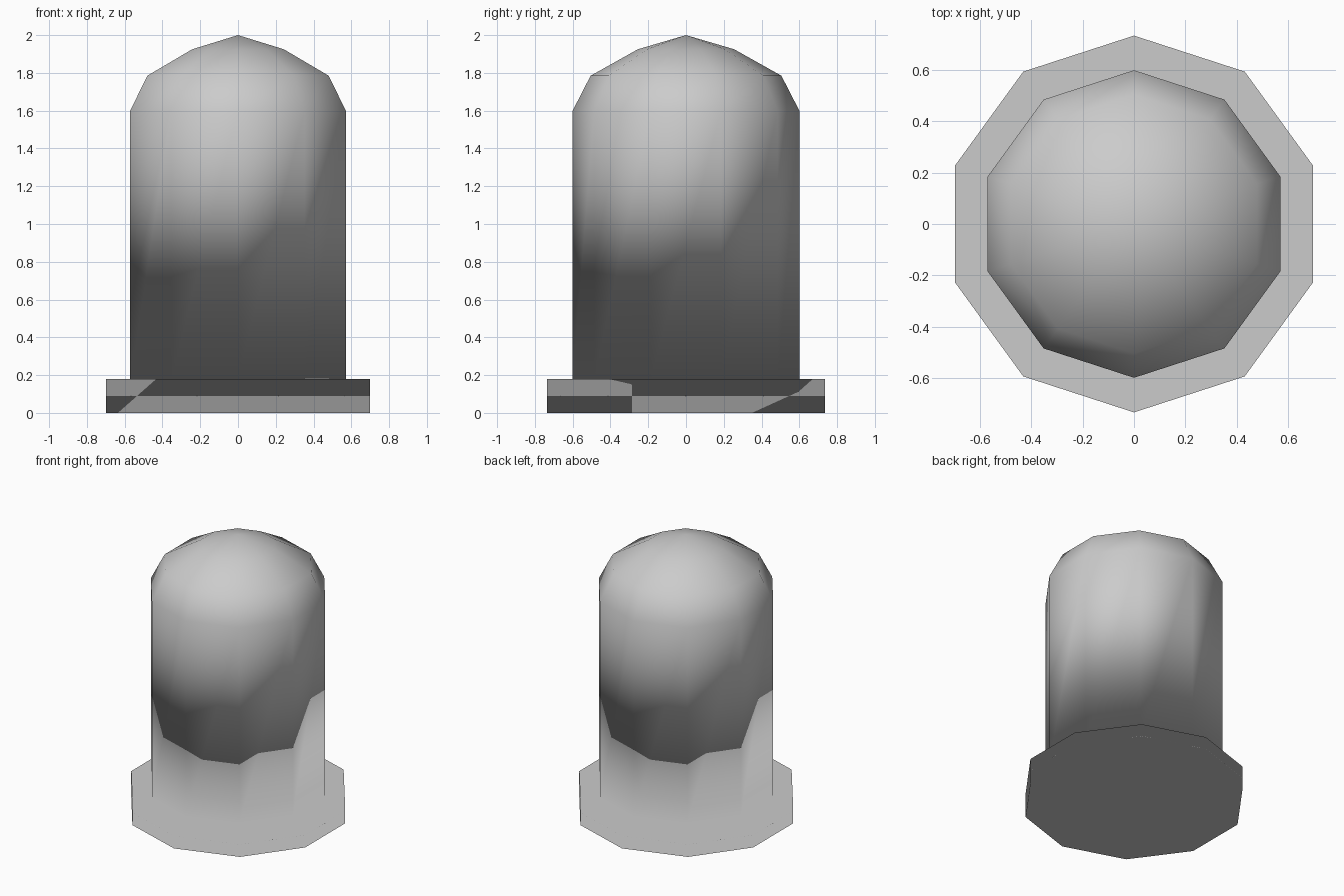
import bpy, math

if "Cube" in bpy.data.objects:
    bpy.data.objects.remove(bpy.data.objects["Cube"])

SIDES = 10


def lathe(name, profile, apex=None):
    """Ten-sided turned solid from (radius, z) rings, closed by caps or an apex."""
    verts, faces = [], []
    for r, z in profile:
        for k in range(SIDES):
            a = math.pi / 2 + math.tau * k / SIDES
            verts.append((r * math.cos(a), r * math.sin(a), z))
    for i in range(len(profile) - 1):
        for k in range(SIDES):
            a, b = i * SIDES + k, i * SIDES + (k + 1) % SIDES
            faces.append((a, b, b + SIDES, a + SIDES))
    faces.append(tuple(reversed(range(SIDES))))
    top = (len(profile) - 1) * SIDES
    if apex is None:
        faces.append(tuple(range(top, top + SIDES)))
    else:
        verts.append((0, 0, apex))
        faces += [(top + k, top + (k + 1) % SIDES, len(verts) - 1) for k in range(SIDES)]

    mesh = bpy.data.meshes.new(name)
    mesh.from_pydata(verts, [], faces)
    mesh.update()
    mesh.polygons.foreach_set("use_smooth", [True] * len(mesh.polygons))

    # Large flat caps dominate the smooth shading of their rims
    normals = [tuple(n.vector) for n in mesh.vertex_normals]
    for k in range(SIDES):
        normals[k] = (0, 0, -1)
        if apex is None:
            normals[top + k] = (0, 0, 1)
    mesh.normals_split_custom_set_from_vertices(normals)

    obj = bpy.data.objects.new(name, mesh)
    bpy.context.collection.objects.link(obj)
    return obj


# Wide flange at the bottom
lathe("base_flange", [(0.735, 0), (0.735, 0.18)])

# Straight body with faceted dome
lathe("domed_body", [(0.6, 0.18), (0.6, 1.6), (0.505, 1.785), (0.255, 1.925)], apex=2.0)
